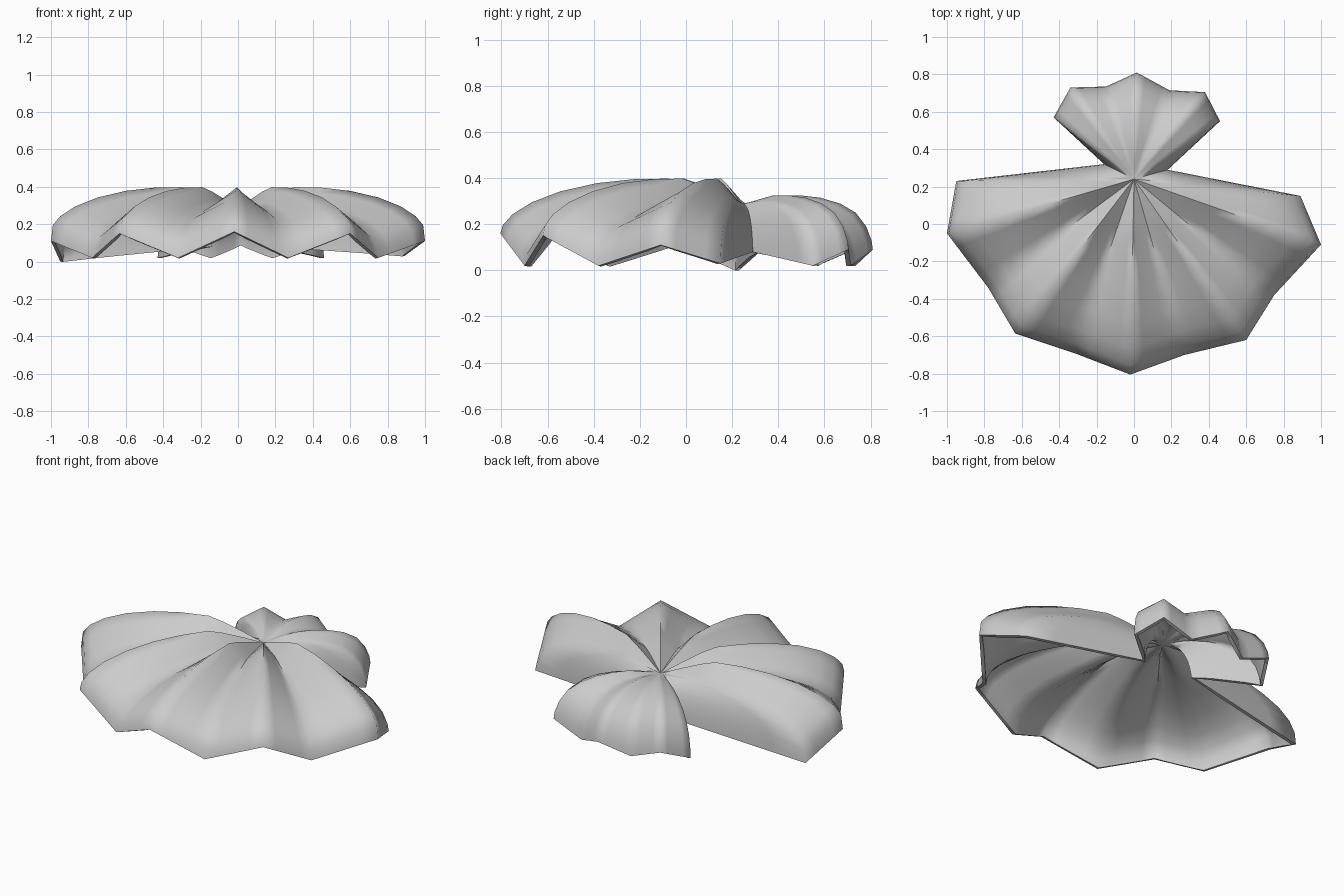
import bpy, bmesh

if "Cube" in bpy.data.objects:
    bpy.data.objects.remove(bpy.data.objects["Cube"])

HUB = (0.0, 0.24, 0.285)     # point where all the folds meet
STEPS = 4                    # subdivisions between neighbouring folds

# distance from hub (0..1) and heights along each kind of fold
T = [0, .11, .22, .30, .45, .60, .75, .87, .95, .99, 1]
PROFILES = {
    "ridge":      [.285, .332, .375, .398, .395, .378, .343, .295, .243, .195],
    "valley":     [.285, .295, .305, .305, .29, .265, .23, .185, .13, .07],
    "back_ridge": [.285, .30, .315, .325, .325, .315, .29, .25, .19, .13],
    "back_valley": [.285, .295, .30, .30, .295, .28, .25, .20, .14, .07],
    "notch":      [.285, .29, .29, .285, .275, .26, .23, .19, .14, .10],
}

# rim corner of every fold, going round: x, y, z, fold kind
RIM = [
    (.18, .29, .08, "notch"), (.46, .55, .02, "back_valley"),
    (.38, .705, .09, "back_ridge"), (.19, .715, .02, "back_valley"),
    (.015, .81, .09, "back_ridge"), (-.15, .735, .02, "back_valley"),
    (-.34, .73, .09, "back_ridge"), (-.43, .57, .02, "back_valley"),
    (-.16, .32, .08, "notch"), (-.95, .23, .0, "valley"),
    (-1, -.05, .11, "ridge"), (-.78, -.34, .02, "valley"),
    (-.635, -.585, .15, "ridge"), (-.32, -.69, .02, "valley"),
    (-.02, -.805, .16, "ridge"), (.27, -.70, .02, "valley"),
    (.60, -.62, .15, "ridge"), (.75, -.38, .02, "valley"),
    (1, -.11, .11, "ridge"), (.89, .15, .03, "valley"),
]


def fold(x, y, z, kind):
    heights = PROFILES[kind] + [z]
    return [(HUB[0] + t * (x - HUB[0]), HUB[1] + t * (y - HUB[1]), h)
            for t, h in zip(T, heights)]


# pleated shell: loft between the folds
bm = bmesh.new()
hub = bm.verts.new(HUB)
folds = [fold(*r) for r in RIM]
spokes = []
for i, a in enumerate(folds):
    b = folds[(i + 1) % len(folds)]
    for s in range(STEPS):
        k = s / STEPS
        spokes.append([hub] + [
            bm.verts.new([p + (q - p) * k for p, q in zip(pa, pb)])
            for pa, pb in zip(a[1:], b[1:])])
for i, a in enumerate(spokes):
    b = spokes[(i + 1) % len(spokes)]
    bm.faces.new((hub, a[1], b[1]))
    for j in range(1, len(T) - 1):
        bm.faces.new((a[j], a[j + 1], b[j + 1], b[j]))

mesh = bpy.data.meshes.new("pleated_shell")
bm.to_mesh(mesh)
bm.free()
shell = bpy.data.objects.new("pleated_shell", mesh)
bpy.context.collection.objects.link(shell)

# thin wall, kept inside the outer surface
wall = shell.modifiers.new("wall", "SOLIDIFY")
wall.thickness = 0.02
wall.offset = -1

bpy.context.view_layer.objects.active = shell
shell.select_set(True)
bpy.ops.object.modifier_apply(modifier="wall")
bpy.ops.object.shade_smooth_by_angle(angle=1.3)
